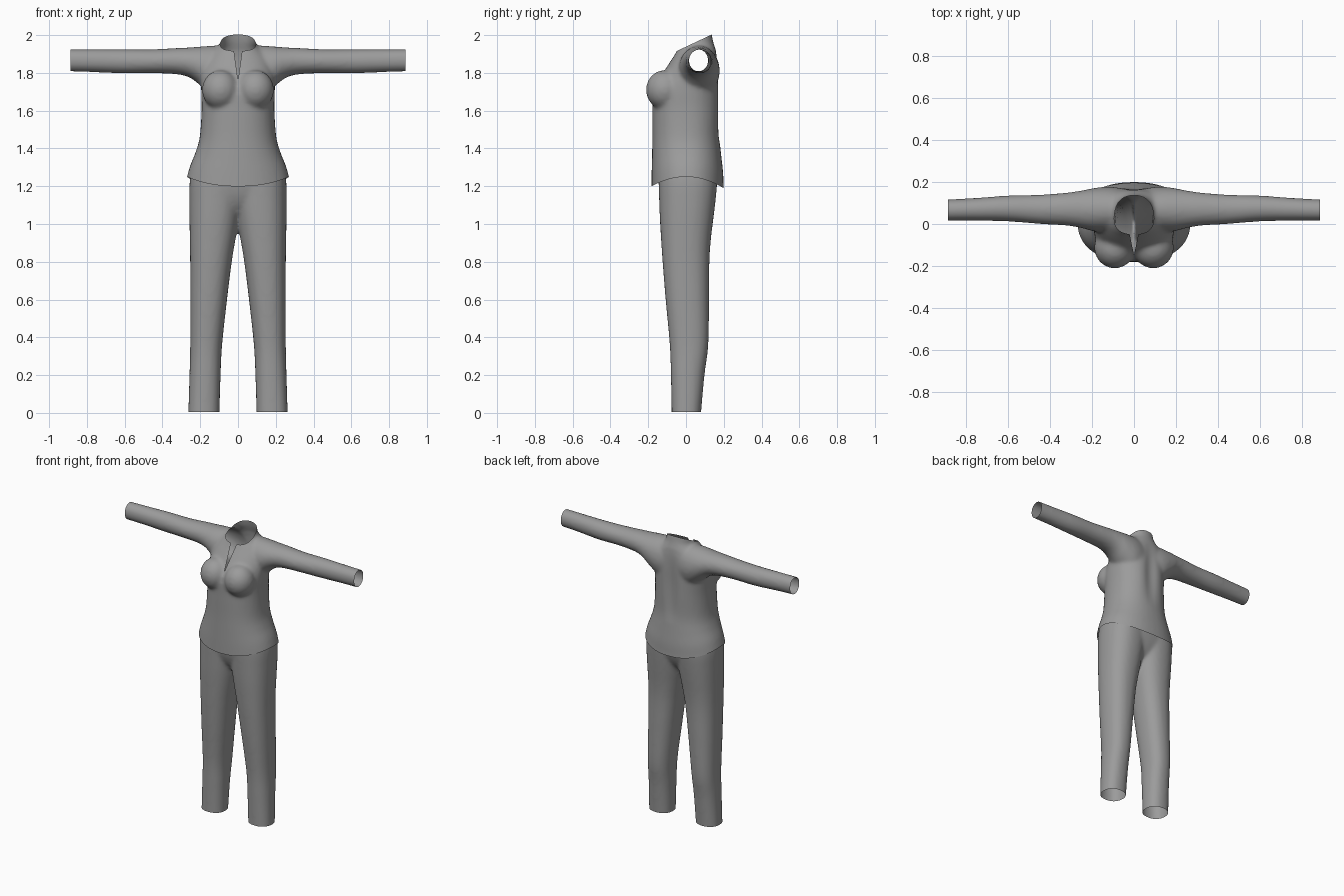
import bpy, bmesh, math
from mathutils import Vector

if "Cube" in bpy.data.objects:
    bpy.data.objects.remove(bpy.data.objects["Cube"])

cloth = bpy.data.materials.new("grey cloth")
cloth.diffuse_color = (0.33, 0.33, 0.33, 1)
cloth.use_nodes = True
cloth.node_tree.nodes["Principled BSDF"].inputs["Base Color"].default_value = cloth.diffuse_color
SEG = 40


def smooth_rows(rows, steps=5):
    """Catmull-Rom interpolation between cross-sections."""
    out = []
    for i in range(len(rows) - 1):
        a, b = rows[max(i - 1, 0)], rows[i]
        c, d = rows[i + 1], rows[min(i + 2, len(rows) - 1)]
        for s in range(steps):
            t = s / steps
            out.append([0.5 * (2 * q + (r - p) * t + (2 * p - 5 * q + 4 * r - u) * t * t
                               + (3 * q - p - 3 * r + u) * t ** 3)
                        for p, q, r, u in zip(a, b, c, d)])
    return out + [list(rows[-1])]


def loft(bm, rows, along, power=2.0):
    """Closed solid through rows of (position, min_a, max_a, min_b, max_b)."""
    rings = []
    for p, a0, a1, b0, b1 in smooth_rows(rows):
        ring = []
        for k in range(SEG):
            t = 2 * math.pi * k / SEG
            c, s = math.cos(t), math.sin(t)
            a = (a0 + a1) / 2 + (a1 - a0) / 2 * math.copysign(abs(c) ** (2 / power), c)
            b = (b0 + b1) / 2 + (b1 - b0) / 2 * math.copysign(abs(s) ** (2 / power), s)
            ring.append(bm.verts.new((a, b, p) if along == "z" else (p, a, b)))
        rings.append(ring)
    faces = [bm.faces.new(rings[0][::-1]), bm.faces.new(rings[-1])]
    for lo, hi in zip(rings, rings[1:]):
        for k in range(SEG):
            n = (k + 1) % SEG
            faces.append(bm.faces.new((lo[k], lo[n], hi[n], hi[k])))
    bmesh.ops.recalc_face_normals(bm, faces=faces)


def mirrored(rows):
    return [(p, -a1, -a0, b0, b1) for p, a0, a1, b0, b1 in rows]


def fuse(bm, name, voxel=0.011, rounds=8):
    """Blend overlapping solids into one skin; returns object and editable mesh."""
    mesh = bpy.data.meshes.new(name + "_blocks")
    bm.to_mesh(mesh)
    bm.free()
    obj = bpy.data.objects.new(name, mesh)
    bpy.context.collection.objects.link(obj)
    rem = obj.modifiers.new("blend", "REMESH")
    rem.mode, rem.voxel_size = "VOXEL", voxel
    sm = obj.modifiers.new("soften", "SMOOTH")
    sm.factor, sm.iterations = 0.5, rounds
    deps = bpy.context.evaluated_depsgraph_get()
    skin = bpy.data.meshes.new_from_object(obj.evaluated_get(deps))
    obj.modifiers.clear()
    obj.data = skin
    skin.name = name
    bpy.data.meshes.remove(mesh)
    out = bmesh.new()
    out.from_mesh(skin)
    return obj, out


def cut(bm, point, normal, faces=None, clear=True):
    faces = list(bm.faces) if faces is None else faces
    geom = set(faces)
    for f in faces:
        geom.update(f.edges)
        geom.update(f.verts)
    bmesh.ops.bisect_plane(bm, geom=list(geom), plane_co=point, plane_no=normal,
                           clear_outer=clear)


def finish(obj, bm):
    for f in bm.faces:
        f.smooth = True
        f.material_index = 0
    bm.to_mesh(obj.data)
    bm.free()
    obj.data.materials.clear()
    obj.data.materials.append(cloth)


# ---- shirt: torso, bust and sleeves ----
bm = bmesh.new()
loft(bm, [(1.16, -.29, .29, -.185, .21), (1.25, -.27, .27, -.183, .20),
          (1.31, -.253, .253, -.182, .197), (1.38, -.225, .225, -.18, .187),
          (1.46, -.203, .203, -.178, .178), (1.60, -.193, .193, -.178, .18),
          (1.70, -.195, .195, -.175, .18), (1.78, -.195, .195, -.135, .178),
          (1.85, -.18, .18, -.09, .172), (1.90, -.15, .15, -.058, .163),
          (1.94, -.105, .105, -.04, .152), (1.97, -.09, .09, -.04, .143),
          (2.06, -.085, .085, -.04, .128)], "z", 2.25)
for side in (-1, 1):
    bump = bmesh.ops.create_uvsphere(bm, u_segments=32, v_segments=20, radius=1)["verts"]
    for v in bump:
        v.co = Vector((v.co.x * .098 + side * .092, v.co.y * .10 - .112, v.co.z * .105 + 1.71))
    sleeve = [(.04, -.03, .17, 1.66, 1.945), (.12, -.04, .178, 1.675, 1.945),
              (.19, -.035, .172, 1.725, 1.94), (.25, -.02, .16, 1.772, 1.935),
              (.32, -.008, .15, 1.792, 1.932), (.45, .0, .14, 1.798, 1.925),
              (.60, .012, .136, 1.797, 1.925), (.75, .015, .125, 1.803, 1.925),
              (.88, .015, .118, 1.807, 1.925), (.95, .015, .118, 1.807, 1.925)]
    loft(bm, [(side * r[0],) + r[1:] for r in sleeve], "x")
shirt, bm = fuse(bm, "shirt")

# open cuffs, slanted neckline and hem
for side in (-1, 1):
    cut(bm, (side * .887, 0, 0), (side, 0, 0))
cut(bm, (0, .13, 2.0), (0, -.08, .17))
cut(bm, (0, 0, 1.25), (0, 0, -1))

# neck slit
def front_strip():
    return [f for f in bm.faces if f.calc_center_median().y < .03
            and f.calc_center_median().z > 1.73 and abs(f.calc_center_median().x) < .06]

for side in (-1, 1):
    cut(bm, (0, 0, 1.76), (side * .16, 0, -.022), front_strip(), False)
gap = [f for f in front_strip()
       if abs(f.calc_center_median().x) < .022 * (f.calc_center_median().z - 1.76) / .16]
bmesh.ops.delete(bm, geom=gap, context="FACES")

# curved hem dips front and back; shallow hollow along the spine
for v in bm.verts:
    x, y, z = v.co
    if z < 1.45:
        v.co.z -= .055 * min((y / .19) ** 2, 1.1) * (1.45 - z) / .2
    if y > .08 and 1.42 < z < 1.92:
        v.co.y -= .018 * math.exp(-(x / .05) ** 2) * math.sin(math.pi * (z - 1.42) / .5)
finish(shirt, bm)

# ---- trousers: two legs and the hips ----
bm = bmesh.new()
leg = [(-.06, .098, .263, -.075, .078), (.0, .098, .263, -.076, .08),
       (.20, .092, .257, -.08, .098), (.36, .084, .253, -.086, .118),
       (.60, .058, .253, -.108, .122), (.80, .033, .253, -.124, .124),
       (.92, .013, .255, -.132, .132), (1.02, -.004, .257, -.138, .144),
       (1.12, -.02, .258, -.142, .156), (1.22, -.03, .256, -.145, .165),
       (1.33, -.03, .24, -.145, .165)]
loft(bm, leg, "z", 2.3)
loft(bm, mirrored(leg), "z", 2.3)
loft(bm, [(1.03, -.10, .10, -.05, .06), (1.08, -.16, .16, -.10, .11),
          (1.14, -.22, .22, -.13, .145), (1.22, -.25, .25, -.146, .166),
          (1.33, -.235, .235, -.146, .166)], "z", 2.4)
trousers, bm = fuse(bm, "trousers")
cut(bm, (0, 0, .004), (0, 0, -1))
cut(bm, (0, 0, 1.28), (0, 0, 1))
finish(trousers, bm)
